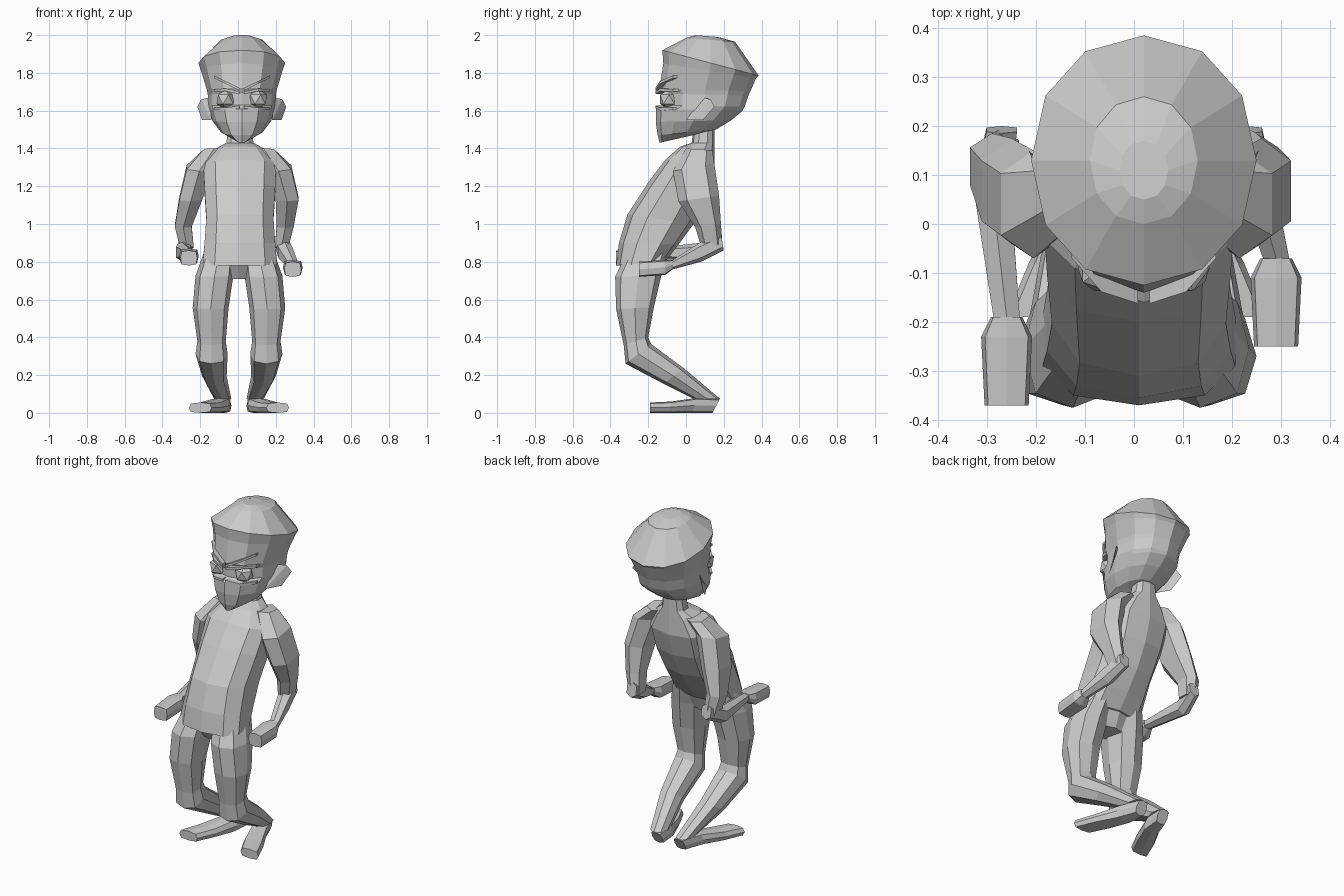
import bpy, bmesh, math
from mathutils import Vector

cube = bpy.data.objects.get("Cube")
if cube:
    bpy.data.objects.remove(cube, do_unlink=True)

shade = .6
grey = (shade, shade, shade, 1)
material = bpy.data.materials.new("plain_grey")
material.use_nodes = True
material.diffuse_color = grey
material.node_tree.nodes["Principled BSDF"].inputs["Base Color"].default_value = grey

body_middle = Vector((.005, 0, 0))
head_middle = Vector((.02, 0, 0))


def finish(name, bm):
    """Turn a finished bmesh into a flat-shaded object of the single material."""
    bmesh.ops.recalc_face_normals(bm, faces=bm.faces)
    mesh = bpy.data.meshes.new(name)
    bm.to_mesh(mesh)
    bm.free()
    mesh.materials.append(material)
    part = bpy.data.objects.new(name, mesh)
    bpy.context.collection.objects.link(part)


def ring(front, back, width, x=0):
    """Cross-section between a front and a back (y, z) point, with a half width."""
    return Vector((x, *front)), Vector((x, *back)), width


def signed_power(value, power):
    return math.copysign(abs(value) ** power, value)


def loft(name, rings, sides=8, squareness=.8, side=1, middle=body_middle):
    """Skin a closed surface over the cross-sections, mirrored by side."""
    bm = bmesh.new()
    loops = []
    for front, back, width in rings:
        loop = []
        for i in range(sides):
            angle = math.tau * i / sides
            along = signed_power(round(math.cos(angle), 6), squareness)
            across = signed_power(round(math.sin(angle), 6), squareness)
            point = front.lerp(back, (1 - along) / 2)
            point.x = side * (point.x + width * across)
            loop.append(bm.verts.new(point + middle))
        loops.append(loop)
    for lower, upper in zip(loops, loops[1:]):
        for i in range(sides):
            j = (i + 1) % sides
            bm.faces.new((lower[i], lower[j], upper[j], upper[i]))
    bm.faces.new(loops[0])
    bm.faces.new(loops[-1])
    finish(name, bm)


def hull(name, points, side):
    """Convex faceted solid on the head, mirrored by side."""
    bm = bmesh.new()
    for x, y, z in points:
        bm.verts.new(head_middle + Vector((side * x, y, z)))
    bmesh.ops.convex_hull(bm, input=bm.verts)
    finish(name, bm)


def face_ridge(name, side, height, rise=0, bulge=0):
    """Faceted ridge wrapping round the face from the nose to the temple."""
    path = []
    for degrees in (4, 32, 65):
        angle = math.radians(degrees)
        lift = rise * math.sin(angle) + bulge * math.sin(angle * 2)
        path.append(Vector((math.sin(angle), -math.cos(angle), 0)) * .163
                    + Vector((0, 0, height + lift)))
    for part, ends in zip(("inner", "outer"), zip(path, path[1:])):
        corners = [end + Vector((0, depth, thick))
                   for end in ends for depth in (0, .045) for thick in (0, .014)]
        hull(f"{name}_{part}", corners, side)


# Head with a shallow eye band, and the flared cap above it
cap_base = ring(front=(-.12, 1.85), back=(.37, 1.77), width=.215)
loft("head", [
    ring(front=(-.14, 1.43), back=(.08, 1.48), width=.04),
    ring(front=(-.15, 1.47), back=(.16, 1.5), width=.11),
    ring(front=(-.16, 1.54), back=(.24, 1.55), width=.155),
    ring(front=(-.16, 1.61), back=(.3, 1.6), width=.175),
    ring(front=(-.125, 1.63), back=(.31, 1.62), width=.18),
    ring(front=(-.125, 1.69), back=(.33, 1.68), width=.18),
    ring(front=(-.14, 1.72), back=(.34, 1.7), width=.185),
    cap_base], sides=12, squareness=.95, middle=head_middle)
loft("cap", [
    cap_base,
    ring(front=(-.125, 1.92), back=(.385, 1.785), width=.23),
    ring(front=(0, 1.985), back=(.26, 1.965), width=.11),
    ring(front=(.05, 2), back=(.17, 1.99), width=.05)],
    sides=12, squareness=.95, middle=head_middle)

# Torso leaning back to the neck, and the pelvis below the shirt hem
loft("torso", [
    ring(front=(-.37, .78), back=(-.11, .8), width=.205),
    ring(front=(-.355, .9), back=(-.04, .89), width=.195),
    ring(front=(-.31, 1.05), back=(.04, 1), width=.185),
    ring(front=(-.2, 1.22), back=(.11, 1.14), width=.195),
    ring(front=(-.11, 1.34), back=(.15, 1.28), width=.2),
    ring(front=(-.03, 1.41), back=(.15, 1.38), width=.13),
    ring(front=(.03, 1.43), back=(.15, 1.43), width=.075),
    ring(front=(.04, 1.51), back=(.15, 1.53), width=.06)], sides=10, middle=head_middle / 2)
loft("pelvis", [
    ring(front=(-.34, .8), back=(-.11, .82), width=.19),
    ring(front=(-.29, .71), back=(-.15, .71), width=.07)])

# Each arm has its own pose; the right one sits wider and reaches further
arm_poses = (
    ("left", 1, dict(elbow=.225, wrist=-.07, palm=.76, grip=.285)),
    ("right", -1, dict(elbow=.275, wrist=-.19, palm=.82, grip=.265)))

for label, side, pose in arm_poses:
    # Leg bent at the knee, with the heel set far back
    loft(f"{label}_leg", [
        ring(front=(-.31, .86), back=(-.09, .87), width=.08, x=.1),
        ring(front=(-.375, .72), back=(-.13, .73), width=.1, x=.13),
        ring(front=(-.37, .55), back=(-.17, .56), width=.095, x=.15),
        ring(front=(-.33, .36), back=(-.2, .4), width=.075, x=.145),
        ring(front=(-.32, .26), back=(-.185, .365), width=.085, x=.145),
        ring(front=(-.12, .155), back=(-.01, .235), width=.065, x=.13),
        ring(front=(.05, .07), back=(.18, .075), width=.045, x=.085)], side=side)
    loft(f"{label}_foot", [
        ring(front=(.14, 0), back=(.18, .075), width=.035, x=.075),
        ring(front=(.03, 0), back=(.06, .08), width=.055, x=.1),
        ring(front=(-.08, 0), back=(-.08, .06), width=.065, x=.155),
        ring(front=(-.19, 0), back=(-.19, .055), width=.06, x=.205)],
        squareness=.6, side=side)

    # Upper arm hanging back to the elbow
    elbow, wrist, palm, grip = pose.values()
    loft(f"{label}_upper_arm", [
        ring(front=(0, 1.4), back=(.14, 1.39), width=.06, x=.13),
        ring(front=(-.07, 1.28), back=(.15, 1.32), width=.075, x=.21),
        ring(front=(-.04, 1.12), back=(.175, 1.15), width=.068, x=.255),
        ring(front=(.05, .98), back=(.185, 1), width=.05, x=elbow + .02),
        ring(front=(.08, .88), back=(.195, .87), width=.04, x=elbow)],
        sides=6, side=side)

    # Forearm and mitten hand
    loft(f"{label}_forearm", [
        ring(front=(.2, .86), back=(.185, .95), width=.035, x=elbow),
        ring(front=(.08, .8), back=(.07, .9), width=.042, x=elbow + .02),
        ring(front=(wrist, palm), back=(wrist, palm + .05), width=.03, x=grip)],
        sides=6, side=side)
    tip = wrist - .18
    loft(f"{label}_hand", [
        ring(front=(wrist, palm), back=(wrist, palm + .05), width=.032, x=grip),
        ring(front=(wrist - .04, palm - .03), back=(wrist - .04, palm + .05), width=.052, x=grip),
        ring(front=(tip, palm - .04), back=(tip, palm + .04), width=.045, x=grip)],
        squareness=.5, side=side)

    # Ear swept backwards
    hull(f"{label}_ear", [
        (.16, 0, 1.55), (.17, .05, 1.61), (.17, .09, 1.67), (.215, .13, 1.66),
        (.235, .15, 1.62), (.21, .09, 1.55)], side)

    # Faceted eye framed by lids and a slanted brow
    bm = bmesh.new()
    bmesh.ops.create_icosphere(bm, subdivisions=1, radius=.055)
    bmesh.ops.translate(bm, verts=bm.verts, vec=head_middle + Vector((side * .085, -.09, 1.66)))
    finish(f"{label}_eye", bm)
    face_ridge(f"{label}_upper_lid", side, height=1.685, bulge=.02)
    face_ridge(f"{label}_lower_lid", side, height=1.615, bulge=-.015)
    face_ridge(f"{label}_brow", side, height=1.7, rise=.08)
